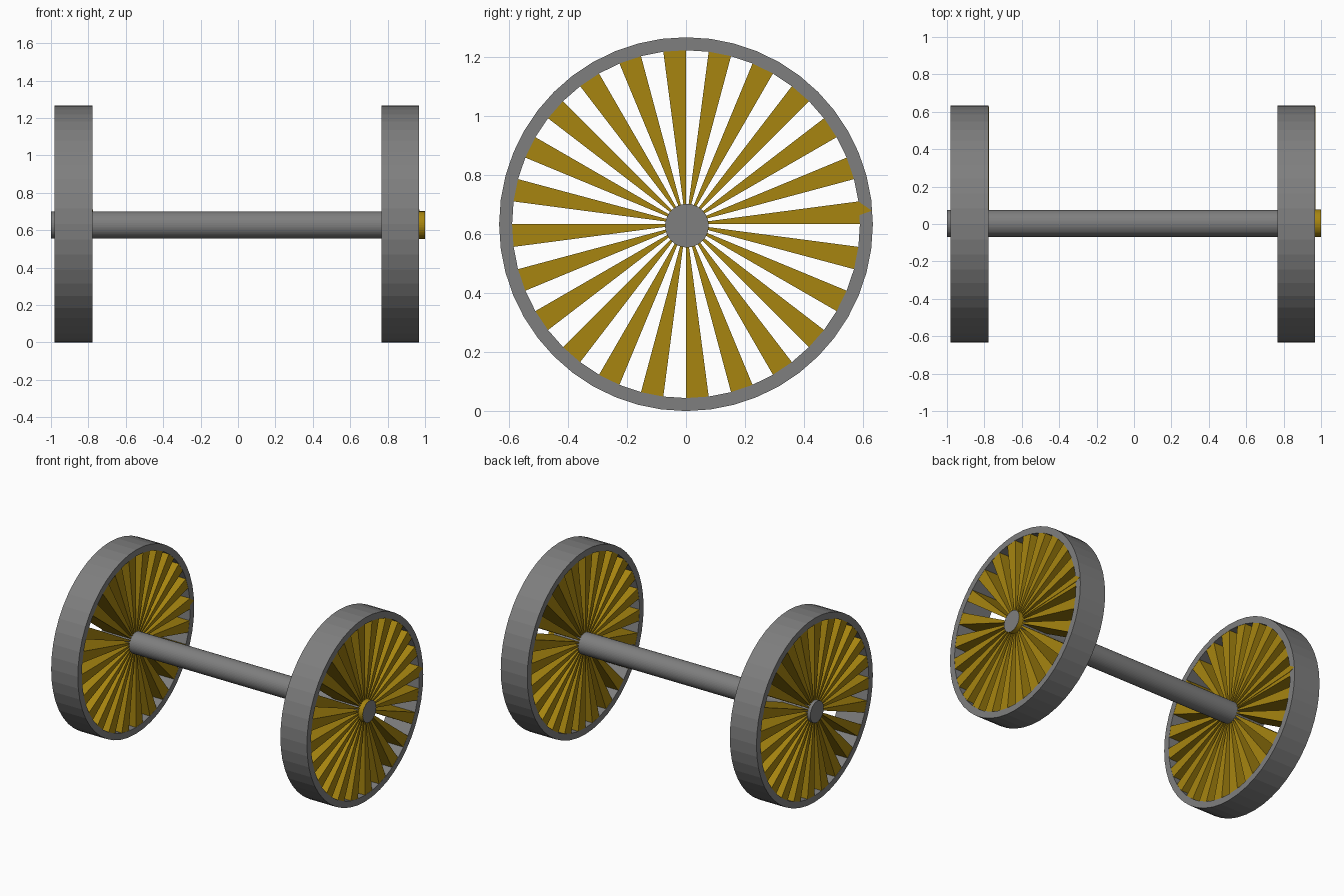
import bpy, bmesh
from math import sin, cos, tau

if "Cube" in bpy.data.objects:
    bpy.data.objects.remove(bpy.data.objects["Cube"])

SEG = 48
CZ = 0.633
R_OUT, R_IN, R_AXLE = 0.633, 0.589, 0.073


def material(name, color):
    m = bpy.data.materials.new(name)
    m.diffuse_color = (*color, 1)
    m.use_nodes = True
    m.node_tree.nodes["Principled BSDF"].inputs["Base Color"].default_value = m.diffuse_color
    return m


brass = material("brass", (0.385, 0.235, 0.005))
steel = material("dark_steel", (0.21, 0.21, 0.21))


def ring_pt(r, k, x, c=(0.0, CZ)):
    a = tau * k / SEG
    return (x, c[0] + r * cos(a), c[1] + r * sin(a))


def prism(bm, profile, x0, x1):
    """Extrude a closed outline of (radius, segment index) along x."""
    lo = [bm.verts.new(ring_pt(r, k, x0)) for r, k in profile]
    hi = [bm.verts.new(ring_pt(r, k, x1)) for r, k in profile]
    n = len(profile)
    bm.faces.new(lo)
    bm.faces.new(hi)
    for i in range(n):
        j = (i + 1) % n
        bm.faces.new((lo[i], lo[j], hi[j], hi[i]))


def lathe(bm, section, c=(0.0, CZ), closed=True):
    """Spin (x, radius) points round the axle line."""
    rows = [[bm.verts.new(ring_pt(r, k, x, c)) for k in range(SEG)] for x, r in section]
    for i in range(len(rows) if closed else len(rows) - 1):
        a, b = rows[i], rows[(i + 1) % len(rows)]
        for k in range(SEG):
            m = (k + 1) % SEG
            bm.faces.new((a[k], a[m], b[m], b[k]))
    if not closed:
        bm.faces.new(rows[0])
        bm.faces.new(rows[-1])


def finish(bm, name, mat):
    bmesh.ops.recalc_face_normals(bm, faces=bm.faces[:])
    me = bpy.data.meshes.new(name)
    bm.to_mesh(me)
    bm.free()
    ob = bpy.data.objects.new(name, me)
    bpy.context.collection.objects.link(ob)
    me.materials.append(mat)


# Axle, set very slightly off the wheel centre
AXLE_C = (0.003, 0.628)
bm = bmesh.new()
lathe(bm, [(-1, R_AXLE), (1, R_AXLE)], AXLE_C, closed=False)
finish(bm, "axle", steel)

# Brass band round the right axle end
bm = bmesh.new()
lathe(bm, [(0.96, 0.070), (0.96, 0.0738), (0.999, 0.0738), (0.999, 0.070)], AXLE_C)
finish(bm, "axle_end_band", brass)

for side, x0, x1 in (("left", -0.98, -0.777), ("right", 0.766, 0.968)):
    # Rim
    bm = bmesh.new()
    lathe(bm, [(x0, R_IN), (x0, R_OUT), (x1, R_OUT), (x1, R_IN)])
    finish(bm, side + "_rim", steel)

    # Deep wedge spokes filling every second rim segment
    bm = bmesh.new()
    for k in range(0, SEG, 2):
        prism(bm, [(0.066, k), (R_IN, k), (R_IN, k + 1), (0.066, k + 1)],
              x0 + 0.001, x1 - 0.001)
    # Pointed plate lapping over the rim on one spoke
    prism(bm, [(0.066, 0.2), (R_IN, 0.4), (R_OUT - 0.002, 0.55), (R_IN, 1), (0.066, 1)],
          x1 - 0.002, x1 + 0.002)
    finish(bm, side + "_spokes", brass)
